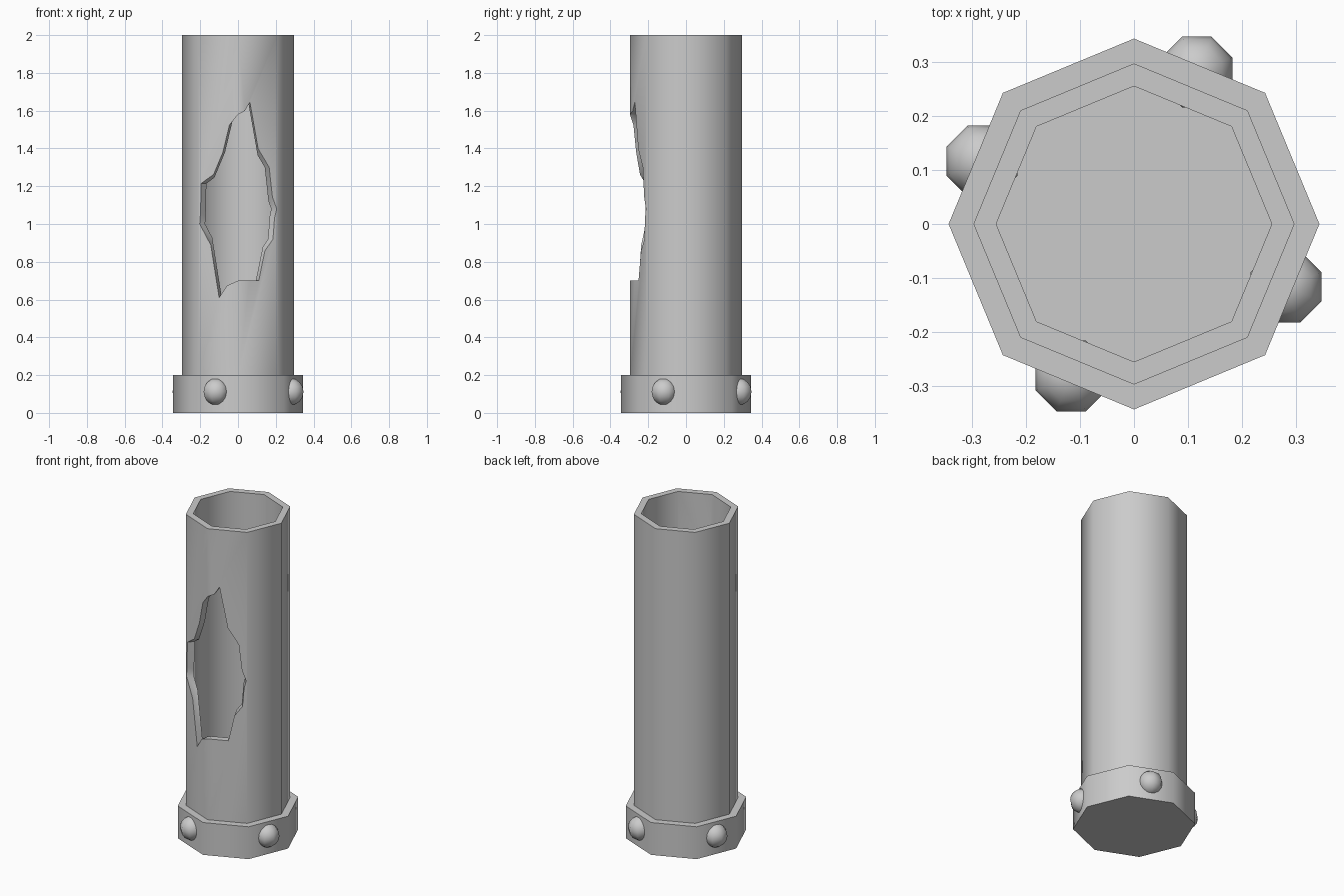
import bpy, bmesh
from math import sin, cos, radians

if "Cube" in bpy.data.objects:
    bpy.data.objects.remove(bpy.data.objects["Cube"])

SIDES = 8


def make_object(name, bm):
    bmesh.ops.recalc_face_normals(bm, faces=bm.faces)
    mesh = bpy.data.meshes.new(name)
    bm.to_mesh(mesh)
    bm.free()
    obj = bpy.data.objects.new(name, mesh)
    bpy.context.collection.objects.link(obj)
    return obj


def smooth(obj):
    bpy.ops.object.select_all(action='DESELECT')
    obj.select_set(True)
    bpy.context.view_layer.objects.active = obj
    bpy.ops.object.shade_smooth_by_angle(angle=radians(50))


def lathe(name, profile):
    # Closed octagonal body: first and last profile points become the caps
    bm = bmesh.new()
    rings = [[bm.verts.new((r * cos(radians(45 * i)), r * sin(radians(45 * i)), z))
              for i in range(SIDES)] for r, z in profile]
    for a, b in zip(rings, rings[1:]):
        for i in range(SIDES):
            j = (i + 1) % SIDES
            bm.faces.new((a[i], a[j], b[j], b[i]))
    bm.faces.new(rings[0])
    bm.faces.new(rings[-1])
    return make_object(name, bm)


# Hollow tube with thick base collar and inner floor
tube = lathe("tube_with_collar", [
    (0.343, 0), (0.343, 0.2), (0.297, 0.2), (0.297, 2.0),
    (0.255, 2.0), (0.255, 0.05)])

# Jagged hole in the front wall, cut radially (outline in x, z)
outline = [(-0.195, 1.215), (-0.08, 1.38), (0, 1.58), (0.063, 1.645), (0.165, 1.3),
           (0.205, 1.08), (0.185, 0.92), (0.11, 0.7), (0, 0.7), (-0.1, 0.61), (-0.203, 1.0)]
bm = bmesh.new()
near, far = [[bm.verts.new((x * k, -(0.297 - 0.414 * abs(x)) * k, z)) for x, z in outline]
             for k in (0.6, 2.0)]
for i in range(len(outline)):
    j = (i + 1) % len(outline)
    bm.faces.new((near[i], near[j], far[j], far[i]))
bm.faces.new(near)
bm.faces.new(far)
bmesh.ops.triangulate(bm, faces=bm.faces)
cutter = make_object("hole_cutter", bm)
cutter.hide_render = True

mod = tube.modifiers.new("hole", 'BOOLEAN')
mod.operation = 'DIFFERENCE'
mod.solver = 'EXACT'
mod.object = cutter
bpy.context.view_layer.objects.active = tube
bpy.ops.object.modifier_apply(modifier=mod.name)
bpy.data.objects.remove(cutter)
smooth(tube)

# Four round rivets on alternate collar faces
for n in range(4):
    a = radians(67.5 + 90 * n)
    bpy.ops.mesh.primitive_uv_sphere_add(
        segments=8, ring_count=8, radius=0.071,
        location=(0.304 * cos(a), 0.304 * sin(a), 0.112), rotation=(0, 0, radians(22.5)))
    rivet = bpy.context.object
    rivet.name = f"rivet_{n + 1}"
    smooth(rivet)
